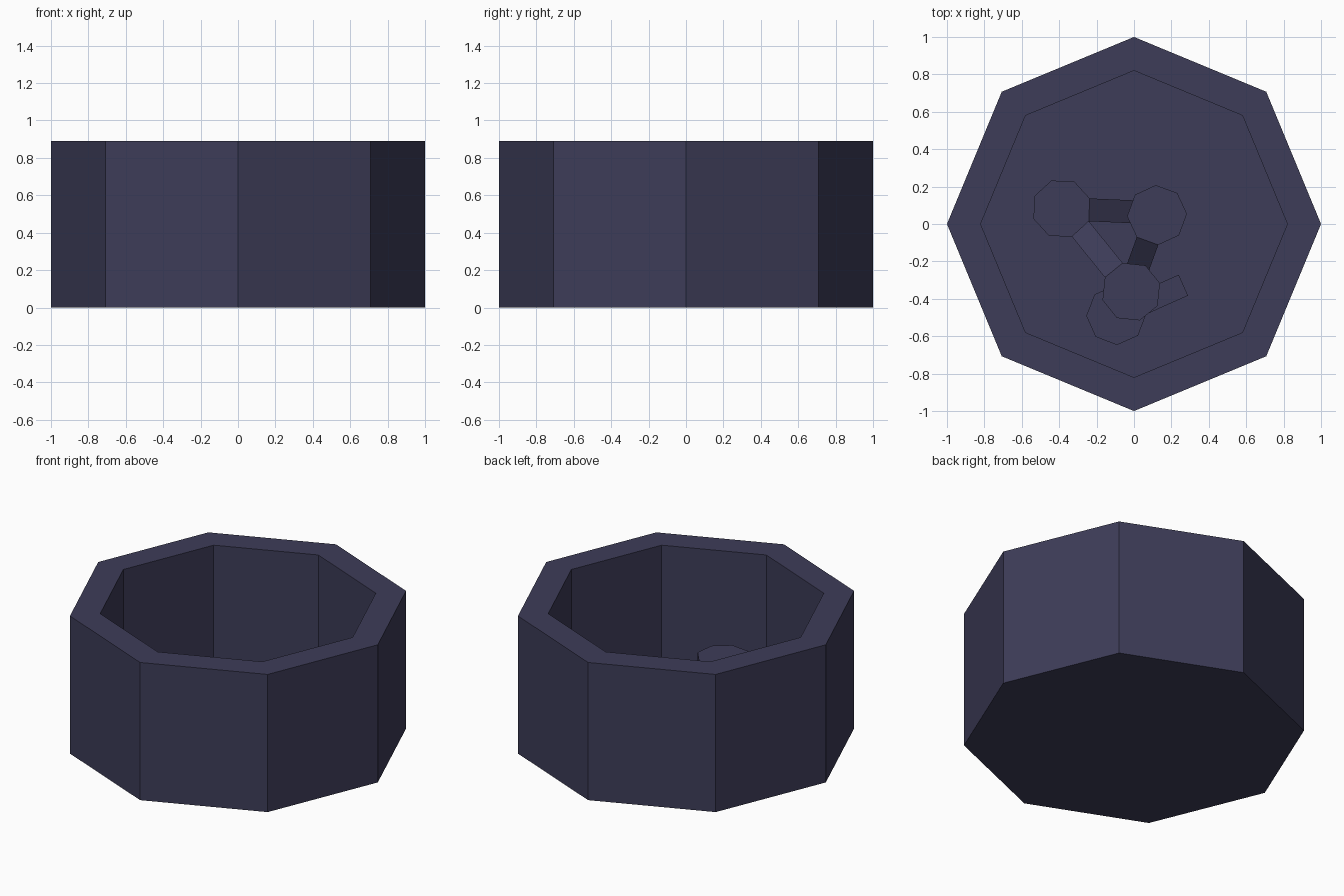
import bpy, bmesh, math
from mathutils import Vector

if "Cube" in bpy.data.objects:
    bpy.data.objects.remove(bpy.data.objects["Cube"])

mat = bpy.data.materials.new("dark slate violet")
mat.diffuse_color = (0.0467, 0.0452, 0.0976, 1)
mat.use_nodes = True
mat.node_tree.nodes["Principled BSDF"].inputs["Base Color"].default_value = mat.diffuse_color

FLOOR = 0.10


def finish(name, bm):
    bmesh.ops.recalc_face_normals(bm, faces=bm.faces)
    me = bpy.data.meshes.new(name)
    bm.to_mesh(me)
    bm.free()
    me.materials.append(mat)
    ob = bpy.data.objects.new(name, me)
    bpy.context.collection.objects.link(ob)
    return ob


def octagon(bm, r, z, centre=(0, 0), turn=0.0):
    return [bm.verts.new((centre[0] + r * math.cos(turn + i * math.pi / 4),
                          centre[1] + r * math.sin(turn + i * math.pi / 4), z))
            for i in range(8)]


def bridge(bm, a, b):
    n = len(a)
    for i in range(n):
        bm.faces.new((a[i], a[(i + 1) % n], b[(i + 1) % n], b[i]))


# Octagonal tub: outer wall, rim, inner wall, floor
bm = bmesh.new()
rings = [octagon(bm, r, z) for r, z in
         ((1, 0), (1, 0.89), (0.82, 0.89), (0.82, FLOOR))]
for lo, hi in zip(rings, rings[1:]):
    bridge(bm, lo, hi)
bm.faces.new(rings[0])
bm.faces.new(rings[-1])
finish("tub", bm)


# Flat octagonal head with a bar running down from one of its edges
def paddle(name, centre, angle, top, run, drop, r=0.16, thick=0.06):
    bm = bmesh.new()
    a = math.radians(angle)
    lower = octagon(bm, r, top - thick, centre, a - math.pi / 8)
    upper = octagon(bm, r, top, centre, a - math.pi / 8)
    bm.faces.new(lower)
    bm.faces.new(upper)
    bridge(bm, lower, upper)
    # extrude the edge face that points along the bar
    d = Vector((math.cos(a), math.sin(a), 0))
    bm.normal_update()
    bmesh.ops.recalc_face_normals(bm, faces=bm.faces)
    side = max(bm.faces, key=lambda f: f.normal.dot(d))
    new = bmesh.ops.extrude_discrete_faces(bm, faces=[side])["faces"][0]
    bmesh.ops.translate(bm, verts=new.verts, vec=d * run - Vector((0, 0, drop)))
    finish(name, bm)


paddle("paddle_left", (-0.387, 0.082), -2.5, 0.33, 0.25, 0.18)
paddle("paddle_right", (0.123, 0.048), -110, 0.36, 0.25, 0.20)
paddle("paddle_top", (-0.015, -0.362), 129, 0.415, 0.32, 0.25)
paddle("paddle_flat", (-0.095, -0.487), 24, FLOOR + 0.06, 0.245, 0.0)
